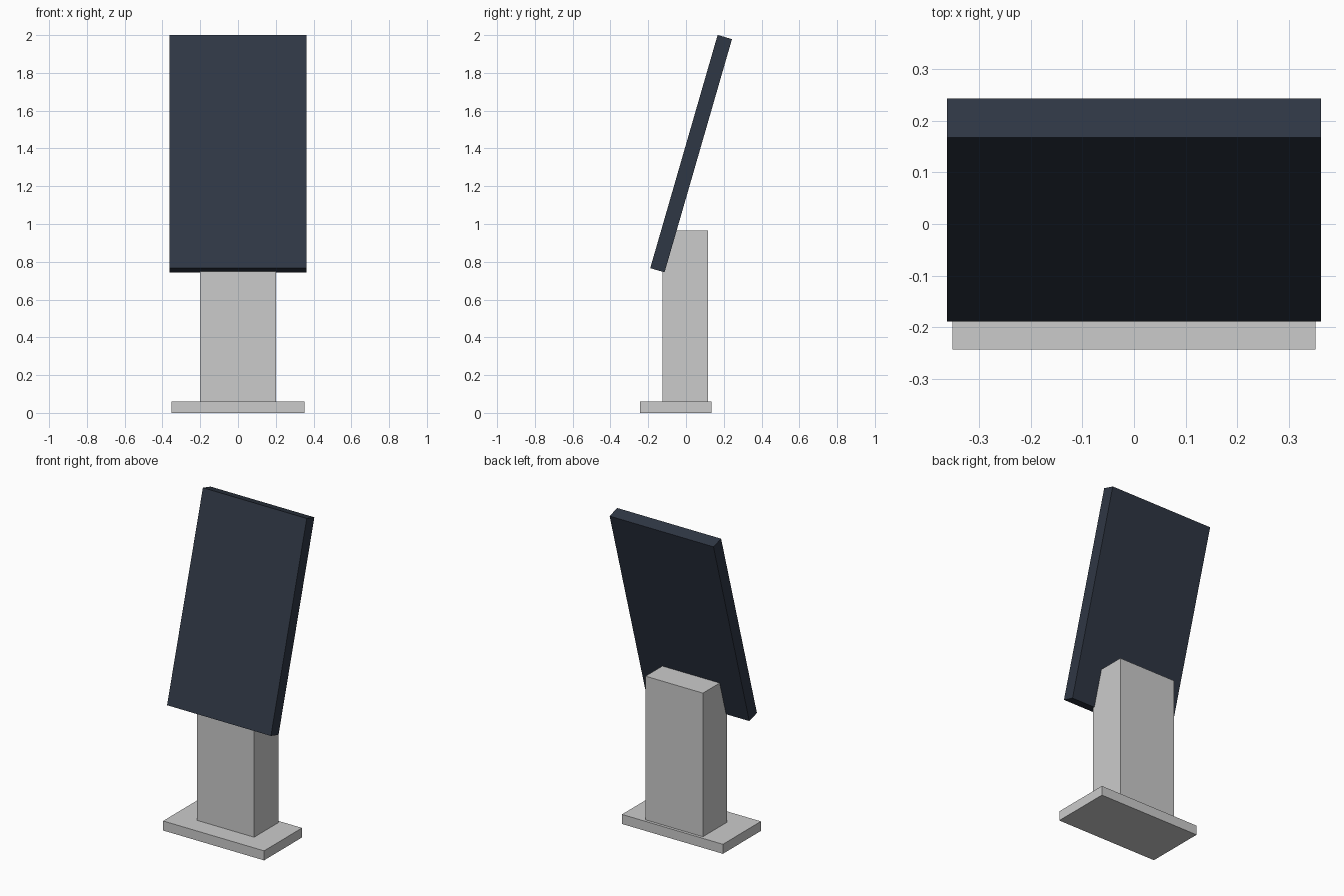
import bpy
import math

if "Cube" in bpy.data.objects:
    bpy.data.objects.remove(bpy.data.objects["Cube"])


def box(name, size, centre, tilt=0.0):
    bpy.ops.mesh.primitive_cube_add(size=1)
    ob = bpy.context.object
    ob.name = name
    ob.scale = size
    ob.location = centre
    ob.rotation_euler.x = tilt
    return ob


# Floor plate, set forward of the post
box("base_plate", (0.704, 0.378, 0.06), (0, -0.054, 0.03))

# Upright post, its top front corner buried in the panel
box("post", (0.4, 0.242, 0.905), (0, -0.004, 0.5125))

# Portrait panel leaning backwards
panel = box("display_panel", (0.724, 0.079, 1.285), (0, 0.027, 1.3725),
            -math.atan2(0.357, 1.235))
dark = bpy.data.materials.new("dark_panel")
dark.diffuse_color = (0.028, 0.038, 0.058, 1)
dark.use_nodes = True
dark.node_tree.nodes["Principled BSDF"].inputs["Base Color"].default_value = dark.diffuse_color
panel.data.materials.append(dark)
